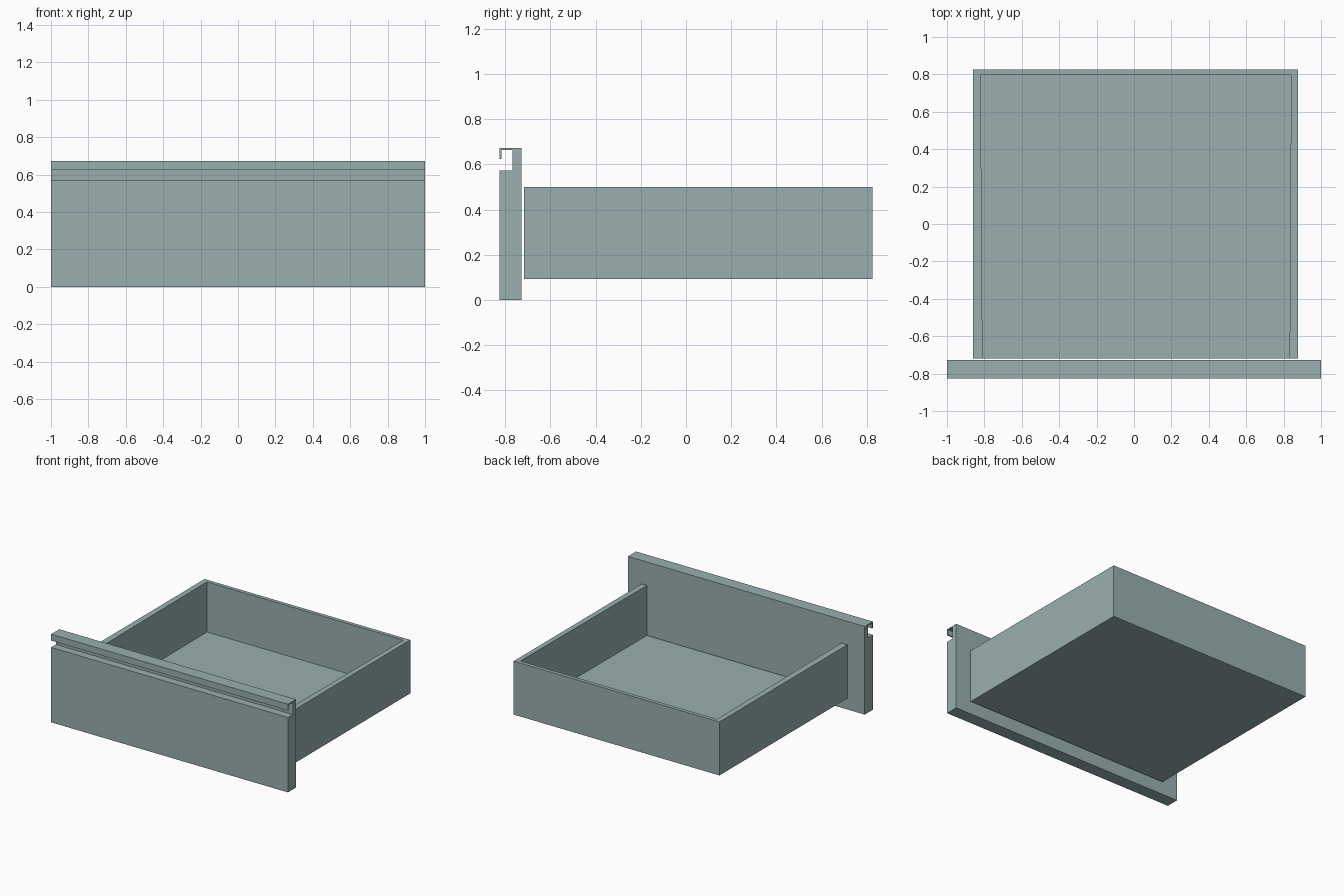
import bpy
import bmesh
from mathutils import Vector

if "Cube" in bpy.data.objects:
    bpy.data.objects.remove(bpy.data.objects["Cube"])

paint = bpy.data.materials.new("grey_teal_paint")
paint.diffuse_color = (0.32, 0.43, 0.43, 1.0)
paint.use_nodes = True
paint.node_tree.nodes["Principled BSDF"].inputs["Base Color"].default_value = paint.diffuse_color


def prism(name, outline, direction):
    """Extrude a closed 3D outline along a direction into a solid."""
    bm = bmesh.new()
    face = bm.faces.new([bm.verts.new(p) for p in outline])
    out = bmesh.ops.extrude_face_region(bm, geom=[face])
    verts = [g for g in out["geom"] if isinstance(g, bmesh.types.BMVert)]
    bmesh.ops.translate(bm, verts=verts, vec=Vector(direction))
    bmesh.ops.recalc_face_normals(bm, faces=bm.faces)
    mesh = bpy.data.meshes.new(name)
    bm.to_mesh(mesh)
    bm.free()
    mesh.materials.append(paint)
    obj = bpy.data.objects.new(name, mesh)
    bpy.context.collection.objects.link(obj)
    return obj


# Front panel with the hooked finger-pull groove (y, z side profile)
FRONT, REAR, TOP = -0.826, -0.728, 0.673
profile = [(FRONT, 0), (REAR, 0), (REAR, TOP), (FRONT, TOP),
           (FRONT, 0.624), (FRONT + 0.009, 0.624), (FRONT + 0.009, 0.664),
           (-0.767, 0.664), (-0.767, 0.572), (FRONT, 0.572)]
prism("front_panel", [(-1, y, z) for y, z in profile], (2, 0, 0))

# Drawer box: U-shaped walls, open toward the front panel
LEFT, RIGHT, Y0, Y1 = -0.861, 0.877, -0.718, 0.826
BOTTOM, RIM, FLOOR = 0.092, 0.5, 0.118
inner = [(-0.81, Y0), (-0.82, 0.797), (0.84, 0.797), (0.832, Y0)]
walls = [(LEFT, Y0)] + inner + [(RIGHT, Y0), (RIGHT, Y1), (LEFT, Y1)]
prism("drawer_walls", [(x, y, BOTTOM) for x, y in walls], (0, 0, RIM - BOTTOM))

# Drawer floor fitted between the walls
prism("drawer_floor", [(x, y, BOTTOM) for x, y in inner], (0, 0, FLOOR - BOTTOM))
